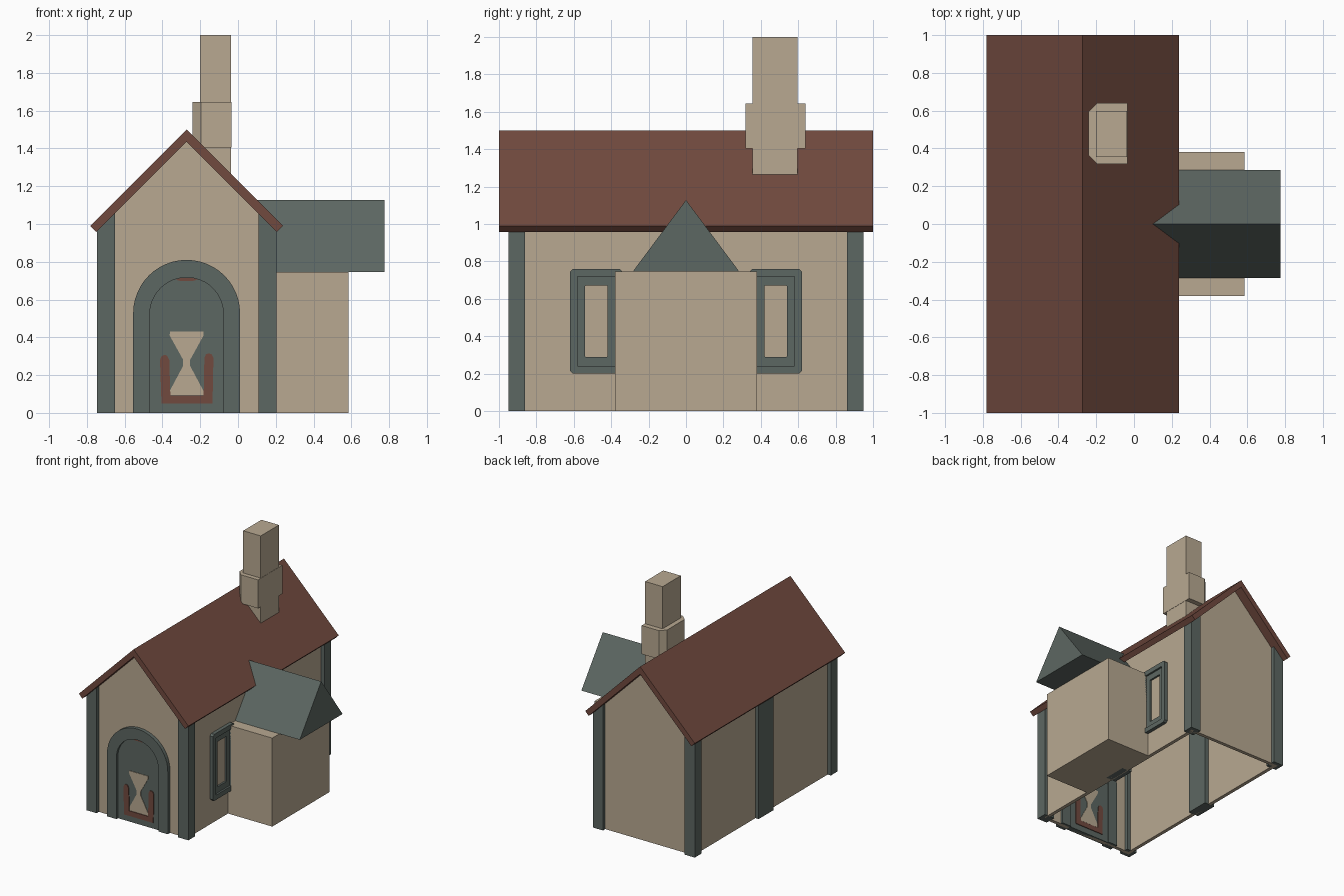
import bpy, bmesh, math

if "Cube" in bpy.data.objects:
    bpy.data.objects.remove(bpy.data.objects["Cube"])

CX = -0.272                      # ridge line of the main house


def material(name, rgb):
    m = bpy.data.materials.new(name)
    m.diffuse_color = (*rgb, 1)
    m.use_nodes = True
    m.node_tree.nodes["Principled BSDF"].inputs["Base Color"].default_value = m.diffuse_color
    return m


PLASTER = material("beige plaster", (0.48, 0.395, 0.285))
TEAL = material("grey green trim", (0.108, 0.135, 0.122))
BROWN = material("red brown roof", (0.165, 0.068, 0.049))


def finish(name, bm, mat):
    bmesh.ops.recalc_face_normals(bm, faces=bm.faces)
    me = bpy.data.meshes.new(name)
    bm.to_mesh(me)
    bm.free()
    me.materials.append(mat)
    ob = bpy.data.objects.new(name, me)
    bpy.context.collection.objects.link(ob)
    return ob


def place(axis, p, t):
    """Profile point p lifted to height t along the given axis."""
    a, b = p
    return {"x": (t, a, b), "y": (a, t, b), "z": (a, b, t)}[axis]


def prism(name, axis, pts, t0, t1, mat):
    bm = bmesh.new()
    lo = [bm.verts.new(place(axis, p, t0)) for p in pts]
    hi = [bm.verts.new(place(axis, p, t1)) for p in pts]
    bm.faces.new(lo)
    bm.faces.new(hi)
    n = len(pts)
    for i in range(n):
        j = (i + 1) % n
        bm.faces.new((lo[i], lo[j], hi[j], hi[i]))
    return finish(name, bm, mat)


def box(name, x0, x1, y0, y1, z0, z1, mat):
    return prism(name, "z", [(x0, y0), (x1, y0), (x1, y1), (x0, y1)], z0, z1, mat)


def ring(name, outer, inner, x0, x1, mat):
    """Closed frame between two loops of equal length, extruded along x."""
    bm = bmesh.new()
    loops = [[bm.verts.new(place("x", p, t)) for p in pts]
             for pts, t in ((outer, x0), (outer, x1), (inner, x1), (inner, x0))]
    n = len(outer)
    for k in range(4):
        a, b = loops[k], loops[(k + 1) % 4]
        for i in range(n):
            j = (i + 1) % n
            bm.faces.new((a[i], a[j], b[j], b[i]))
    return finish(name, bm, mat)


def chamfered(cy, cz, hw, hh, c):
    pts = []
    for sy, sz in ((1, 1), (-1, 1), (-1, -1), (1, -1)):
        pair = [(cy + sy * hw, cz + sz * (hh - c)), (cy + sy * (hw - c), cz + sz * hh)]
        pts += pair if sy * sz > 0 else pair[::-1]
    return pts


def arch(r, spring, n=24):
    pts = [(CX + r, 0)]
    pts += [(CX + r * math.cos(math.pi * i / n), spring + r * math.sin(math.pi * i / n))
            for i in range(n + 1)]
    return pts + [(CX - r, 0)]


def under_roof(d):
    return 1.436 - abs(d)        # underside of the 45 degree roof


# Main roof: folded slab
prism("main_roof", "y", [(CX, 1.5), (CX + 0.51, 0.99), (CX + 0.478, 0.958), (CX, 1.436),
                         (CX - 0.478, 0.958), (CX - 0.51, 0.99)], -1, 1, BROWN)

# Gable walls and side walls, open underneath
W = 0.445
for s, label in ((-1, "front"), (1, "back")):
    prism(label + "_gable_wall", "y",
          [(CX - W, 0), (CX + W, 0), (CX + W, under_roof(W)), (CX, 1.436), (CX - W, under_roof(W))],
          s * 0.92, s * 0.89, PLASTER)
for s, label in ((-1, "left"), (1, "right")):
    prism(label + "_side_wall", "y",
          [(CX + s * d, z) for d, z in ((W, 0), (W, under_roof(W)),
                                        (W - 0.03, under_roof(W - 0.03)), (W - 0.03, 0))],
          -0.9, 0.9, PLASTER)
    # Timber posts at corners and mid wall, tops cut to the roof slope
    post = [(CX + s * d, z) for d, z in ((0.475, 0), (0.475, under_roof(0.475)),
                                         (0.38, under_roof(0.38)), (0.38, 0))]
    for y0, y1, part in ((-0.95, -0.86, "front"), (-0.1, 0.1, "middle"), (0.86, 0.95, "back")):
        prism(f"{label}_{part}_post", "y", post, y0, y1, TEAL)

# Door: arched surround and recessed leaf
outer, inner = arch(0.283, 0.527), arch(0.195, 0.522)
prism("door_surround", "y", outer + inner[::-1], -0.95, -0.87, TEAL)
prism("door_leaf", "y", inner, -0.93, -0.88, TEAL)
prism("door_hourglass_panel", "y",
      [(CX + x, z) for x, z in ((-0.088, 0.43), (0.088, 0.43), (0.09, 0.41), (0.018, 0.28),
                                (0.018, 0.25), (0.09, 0.115), (0.088, 0.095), (-0.088, 0.095),
                                (-0.09, 0.115), (-0.018, 0.25), (-0.018, 0.28), (-0.09, 0.41))],
      -0.934, -0.876, PLASTER)
prism("door_u_bracket", "y",
      [(-0.405, 0.05), (-0.135, 0.05), (-0.13, 0.29), (-0.14, 0.31), (-0.155, 0.315),
       (-0.17, 0.31), (-0.178, 0.29), (-0.182, 0.093), (-0.358, 0.093), (-0.364, 0.28),
       (-0.375, 0.303), (-0.39, 0.308), (-0.405, 0.3), (-0.413, 0.28)],
      -0.936, -0.874, BROWN)
prism("door_top_inlay", "y",
      [(CX + x, z) for x, z in ((-0.058, 0.705), (-0.035, 0.699), (0.035, 0.699),
                                (0.058, 0.705), (0.03, 0.715), (-0.03, 0.715))],
      -0.934, -0.876, BROWN)

# Windows either side of the annex: stepped frames
for s, label in ((-1, "front"), (1, "back")):
    steps = [chamfered(s * 0.48, 0.48, hw, hh, c)
             for hw, hh, c in ((0.14, 0.28, 0.015), (0.1, 0.24, 0.002), (0.06, 0.19, 0.002))]
    ring(label + "_window_outer_frame", steps[0], steps[1], 0.15, 0.203, TEAL)
    ring(label + "_window_inner_frame", steps[1], steps[2], 0.15, 0.188, TEAL)

# Side annex with its small gabled roof
box("annex", 0.17, 0.585, -0.38, 0.38, 0, 0.745, PLASTER)
prism("annex_roof", "x", [(-0.285, 0.745), (0.285, 0.745), (0, 1.128)], 0.06, 0.775, TEAL)

# Chimney shaft and collar with chamfered outer corners
box("chimney_shaft", -0.2, -0.037, 0.355, 0.597, 1.2, 2.0, PLASTER)
prism("chimney_collar", "z",
      [(-0.035, 0.317), (-0.035, 0.64), (-0.195, 0.64), (-0.24, 0.595), (-0.24, 0.362), (-0.195, 0.317)],
      1.405, 1.645, PLASTER)
